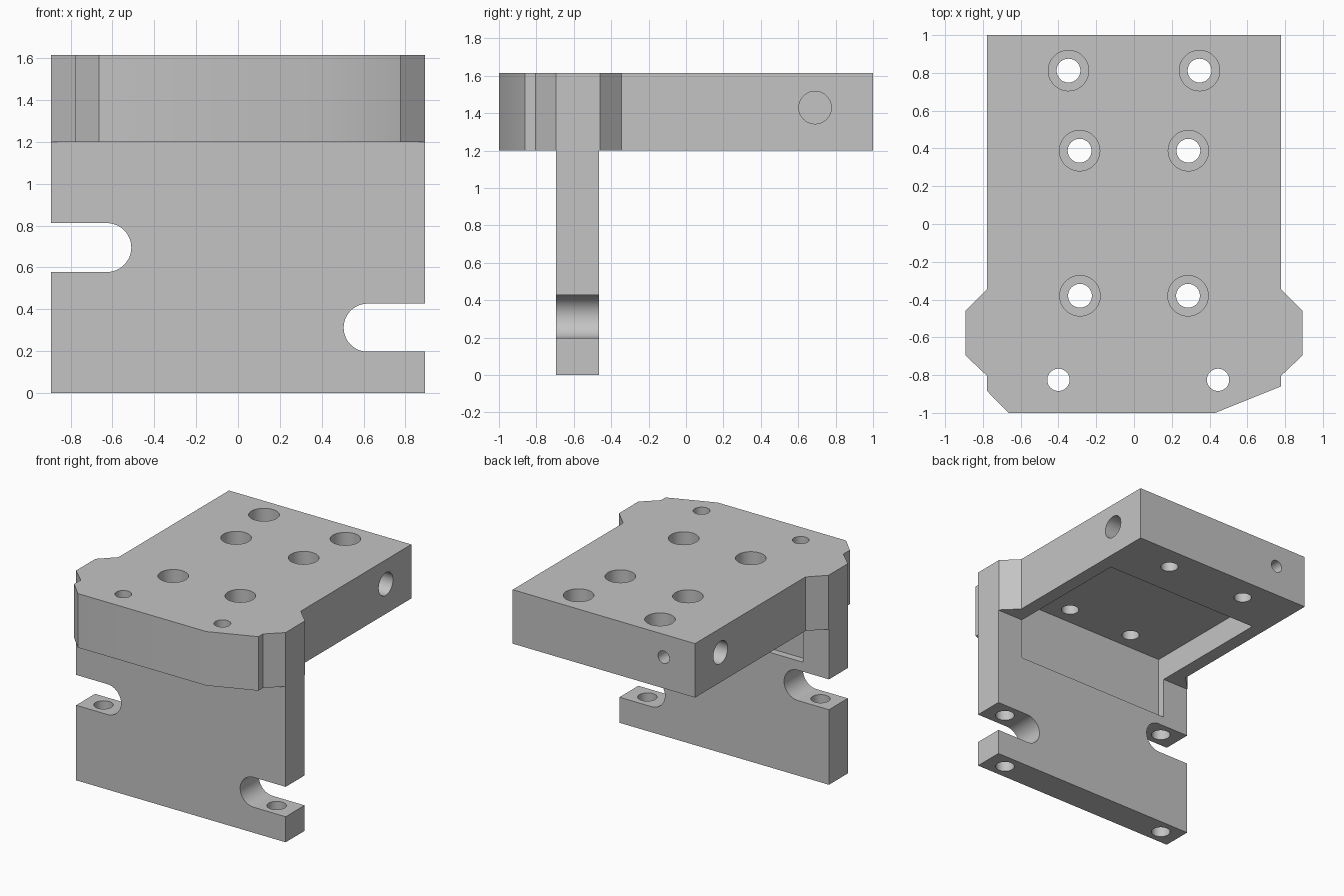
import bpy, bmesh
from math import sin, cos, pi
from mathutils import Vector, Matrix

cube = bpy.data.objects.get("Cube")
if cube:
    bpy.data.objects.remove(cube, do_unlink=True)

grey = bpy.data.materials.new("machined_grey")
grey.use_nodes = True
COLOUR = (0.55, 0.55, 0.55, 1)
grey.diffuse_color = COLOUR
for node in grey.node_tree.nodes:
    if node.type == "BSDF_PRINCIPLED":
        node.inputs["Base Color"].default_value = COLOUR


def add_object(name, bm):
    bmesh.ops.recalc_face_normals(bm, faces=bm.faces[:])
    mesh = bpy.data.meshes.new(name)
    bm.to_mesh(mesh)
    bm.free()
    mesh.materials.append(grey)
    obj = bpy.data.objects.new(name, mesh)
    bpy.context.scene.collection.objects.link(obj)
    return obj


def prism(name, points, sweep):
    """Extrude a flat outline along a vector."""
    bm = bmesh.new()
    face = bm.faces.new([bm.verts.new(p) for p in points])
    new = bmesh.ops.extrude_face_region(bm, geom=[face])["geom"]
    verts = [v for v in new if isinstance(v, bmesh.types.BMVert)]
    bmesh.ops.translate(bm, verts=verts, vec=Vector(sweep))
    return add_object(name, bm)


def box(name, low, high):
    (x0, y0, z0), (x1, y1, z1) = low, high
    base = [(x0, y0, z0), (x1, y0, z0), (x1, y1, z0), (x0, y1, z0)]
    return prism(name, base, (0, 0, z1 - z0))


def drill(start, end, radius):
    """Round cutter running from start to end."""
    start, end = Vector(start), Vector(end)
    along = end - start
    bm = bmesh.new()
    turn = along.to_track_quat("Z", "Y").to_matrix().to_4x4()
    bmesh.ops.create_cone(bm, cap_ends=True, segments=48, radius1=radius,
                          radius2=radius, depth=along.length,
                          matrix=Matrix.Translation((start + end) / 2) @ turn)
    return add_object("drill", bm)


def cut(obj, cutters):
    """Subtract every cutter, bake the result and remove the cutters."""
    for cutter in cutters:
        cutter.hide_render = True
        mod = obj.modifiers.new("cut", "BOOLEAN")
        mod.operation, mod.solver, mod.object = "DIFFERENCE", "EXACT", cutter
    bpy.context.view_layer.update()
    graph = bpy.context.evaluated_depsgraph_get()
    baked = bpy.data.meshes.new_from_object(obj.evaluated_get(graph))
    obj.modifiers.clear()
    obj.data = baked
    for cutter in cutters:
        bpy.data.objects.remove(cutter, do_unlink=True)


TOP, UNDER = 1.616, 1.2          # heights of the horizontal plate
FRONT, BACK = -0.695, -0.465     # faces of the upright plate
WIDE, NARROW = 0.893, 0.777      # half widths
MID = (FRONT + BACK) / 2


def pocket():
    # Relief under the plate, running into the back of the upright
    return box("pocket", (-0.67, -0.52, 0.885), (0.67, 0.536, 1.39))


def relief():
    return box("relief", (-0.67, -0.52, 0.885), (0.67, 0.0, 1.5))


# Horizontal plate with ears over the upright and clipped front corners
outline = [(-NARROW, 1), (NARROW, 1), (NARROW, -0.345), (WIDE, -0.46),
           (WIDE, FRONT), (NARROW, -0.805), (NARROW, -0.86), (0.43, -1),
           (-0.665, -1), (-NARROW, -0.885), (-NARROW, -0.805),
           (-WIDE, FRONT), (-WIDE, -0.46), (-NARROW, -0.345)]
plate = prism("top_plate", [(x, y, UNDER) for x, y in outline],
              (0, 0, TOP - UNDER))

cutters = [pocket()]
# Counterbored bolt holes
for x, y in [(0.347, 0.812), (0.288, 0.388), (0.286, -0.38)]:
    for side in (-1, 1):
        cutters.append(drill((side * x, y, 1.1), (side * x, y, 1.7), 0.063))
        cutters.append(drill((side * x, y, 1.475), (side * x, y, 1.7), 0.107))
# Plain front holes
for x in (-0.4, 0.445):
    cutters.append(drill((x, -0.825, 1.1), (x, -0.825, 1.7), 0.059))
# Blind side holes and the small blind rear hole
for side in (-1, 1):
    cutters.append(drill((side * 0.9, 0.69, 1.43), (side * 0.5, 0.69, 1.43), 0.087))
cutters.append(drill((-0.51, 1.1, 1.44), (-0.51, 0.75, 1.44), 0.048))
cut(plate, cutters)


def slot(side, tip, z, r):
    """Open round-ended notch, listed from bottom to top."""
    cx = tip + side * r
    arc = [(cx - side * r * cos(a), z + r * sin(a))
           for a in [pi * (i / 24 - 0.5) for i in range(25)]]
    return [(side * WIDE, z - r)] + arc + [(side * WIDE, z + r)]


# Upright plate with one open slot on each side
profile = [(-WIDE, 0), (WIDE, 0)]
profile += slot(1, 0.505, 0.312, 0.115)
profile += [(WIDE, UNDER), (-WIDE, UNDER)]
profile += reversed(slot(-1, -0.51, 0.695, 0.117))
upright = prism("upright_plate", [(x, FRONT, z) for x, z in profile],
                (0, BACK - FRONT, 0))

# Clamp screw holes rising from the bottom edge through the slots
cutters = [relief()]
for x, top in ((0.735, 0.85), (-0.74, 1.1)):
    cutters.append(drill((x, MID, -0.1), (x, MID, top), 0.068))
cut(upright, cutters)

# Smooth bores, crisp edges
for obj in (plate, upright):
    bpy.ops.object.select_all(action="DESELECT")
    obj.select_set(True)
    bpy.context.view_layer.objects.active = obj
    bpy.ops.object.shade_smooth_by_angle()
